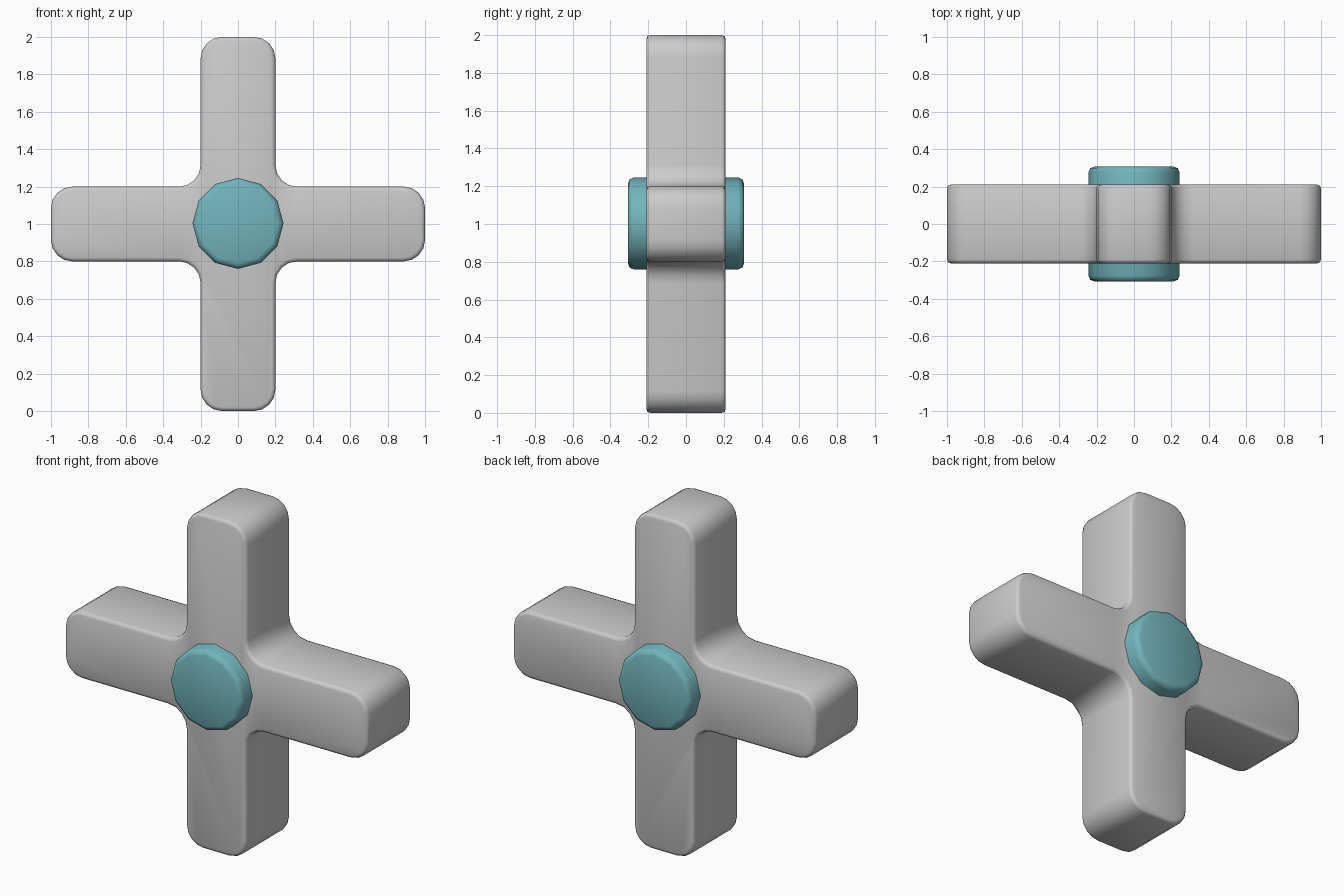
import bpy, bmesh, math

if "Cube" in bpy.data.objects:
    bpy.data.objects.remove(bpy.data.objects["Cube"])

CENTRE_Z = 1.0


def make_prism(name, outline, half_depth, rim, corner=0.0):
    """Extrude an x-z outline along y, rounding its corners and both rims."""
    bm = bmesh.new()
    bm.faces.new([bm.verts.new((x, -half_depth, z + CENTRE_Z)) for x, z in outline])
    if corner:
        bmesh.ops.bevel(bm, geom=bm.verts[:], offset=corner, segments=4,
                        profile=0.5, affect='VERTICES')
    ext = bmesh.ops.extrude_face_region(bm, geom=bm.faces[:], use_keep_orig=True)
    moved = [g for g in ext['geom'] if isinstance(g, bmesh.types.BMVert)]
    bmesh.ops.translate(bm, verts=moved, vec=(0, 2 * half_depth, 0))
    bmesh.ops.recalc_face_normals(bm, faces=bm.faces[:])
    rims = [e for e in bm.edges
            if abs(e.verts[0].co.y - e.verts[1].co.y) < 1e-5]
    bmesh.ops.bevel(bm, geom=rims, offset=rim, segments=2, profile=0.5,
                    affect='EDGES')
    mesh = bpy.data.meshes.new(name)
    bm.to_mesh(mesh)
    bm.free()
    obj = bpy.data.objects.new(name, mesh)
    bpy.context.collection.objects.link(obj)
    bpy.ops.object.select_all(action='DESELECT')
    obj.select_set(True)
    bpy.context.view_layer.objects.active = obj
    bpy.ops.object.shade_smooth_by_angle(angle=math.radians(50))
    return obj


# Four-armed body: one arm outline turned four times
w = 0.2
cross = []
for k in range(4):
    c, s = [(1, 0), (0, 1), (-1, 0), (0, -1)][k]
    for x, z in [(1, -w), (1, w), (w, w)]:
        cross.append((x * c - z * s, x * s + z * c))
make_prism("cross_body", cross, 0.21, 0.02, corner=0.115)

# Twelve-sided hub passing through the middle
ring = [(0.243 * math.cos(math.tau * i / 12), 0.243 * math.sin(math.tau * i / 12) + 0.003)
        for i in range(12)]
hub = make_prism("centre_hub", ring, 0.307, 0.03)
teal = bpy.data.materials.new("teal")
teal.diffuse_color = (0.17, 0.46, 0.51, 1)
teal.use_nodes = True
teal.node_tree.nodes["Principled BSDF"].inputs["Base Color"].default_value = teal.diffuse_color
hub.data.materials.append(teal)
